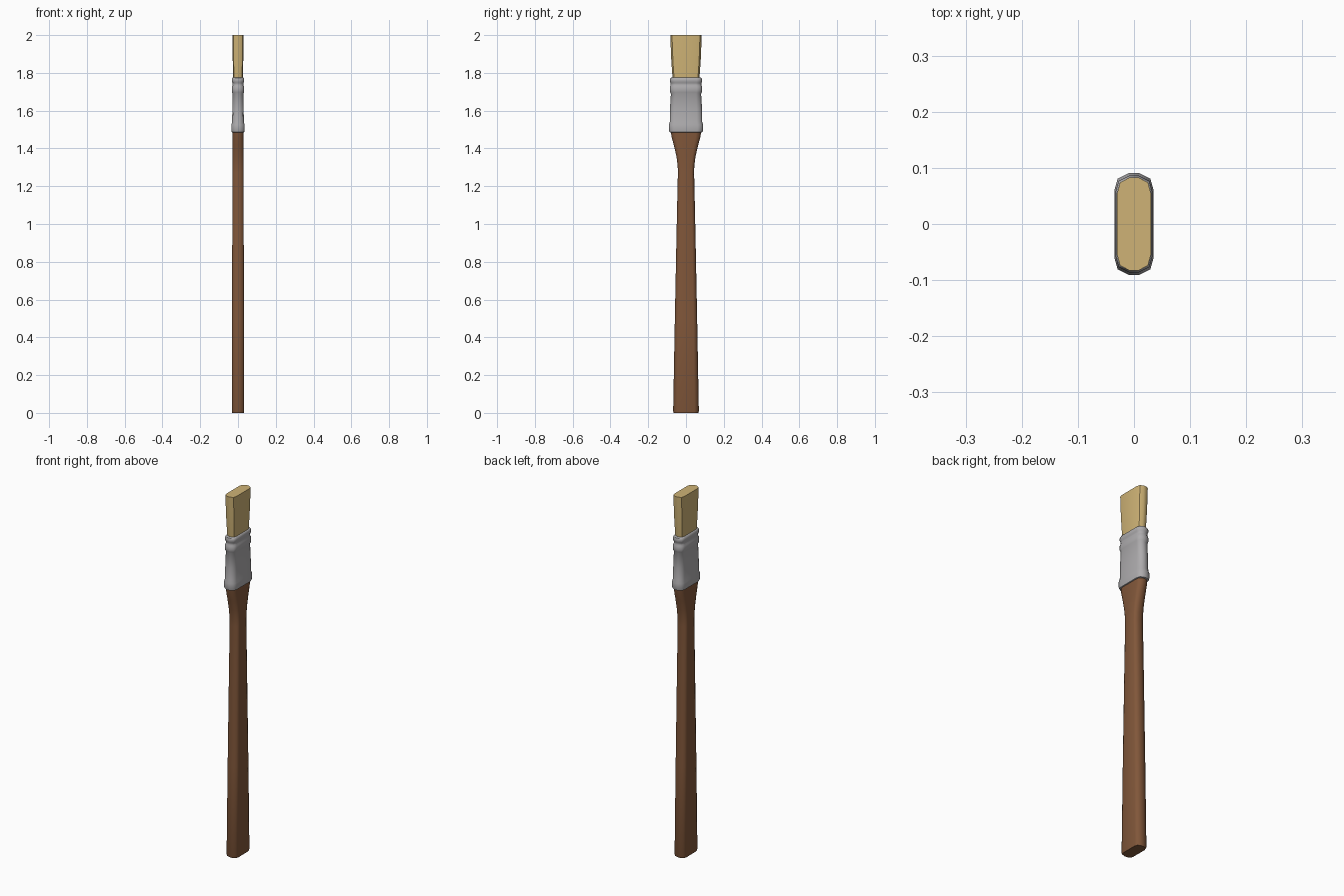
import bpy, bmesh, math

if "Cube" in bpy.data.objects:
    bpy.data.objects.remove(bpy.data.objects["Cube"])

def material(name, rgb):
    m = bpy.data.materials.new(name)
    m.diffuse_color = (*rgb, 1)
    m.use_nodes = True
    m.node_tree.nodes["Principled BSDF"].inputs["Base Color"].default_value = m.diffuse_color
    return m

# Rounded-rectangle section with 12 sides, in units of the half widths
QUARTER = [(1, 0.66), (0.83, 0.89), (0.26, 1)]
SECTION = (QUARTER
           + [(-x, y) for x, y in reversed(QUARTER)]
           + [(-x, -y) for x, y in QUARTER]
           + [(x, -y) for x, y in reversed(QUARTER)])

def loft(name, rings, mat, angle):
    """Skin rings of (z, half x, half y) and cap both ends."""
    bm = bmesh.new()
    loops = [[bm.verts.new((x * hx, y * hy, z)) for x, y in SECTION]
             for z, hx, hy in rings]
    n = len(SECTION)
    for a, b in zip(loops, loops[1:]):
        for i in range(n):
            j = (i + 1) % n
            bm.faces.new((a[i], a[j], b[j], b[i]))
    bm.faces.new(loops[0][::-1])
    bm.faces.new(loops[-1])
    bmesh.ops.recalc_face_normals(bm, faces=bm.faces)
    mesh = bpy.data.meshes.new(name)
    bm.to_mesh(mesh)
    bm.free()
    mesh.materials.append(mat)
    ob = bpy.data.objects.new(name, mesh)
    bpy.context.collection.objects.link(ob)
    bpy.ops.object.select_all(action='DESELECT')
    ob.select_set(True)
    bpy.context.view_layer.objects.active = ob
    bpy.ops.object.shade_smooth_by_angle(angle=math.radians(angle))
    return ob

wood = material("brown wood", (0.22, 0.095, 0.042))
metal = material("grey metal", (0.42, 0.41, 0.42))
hair = material("straw bristle", (0.62, 0.45, 0.18))

# Tapered wooden handle flaring into the ferrule
loft("handle", [
    (0.0, 0.031, 0.065), (0.008, 0.033, 0.068), (0.5, 0.032, 0.059),
    (1.0, 0.030, 0.049), (1.27, 0.029, 0.043), (1.31, 0.029, 0.044),
    (1.36, 0.029, 0.051), (1.42, 0.029, 0.065), (1.46, 0.029, 0.076),
    (1.50, 0.029, 0.082)], wood, 60)

# Metal ferrule: wide lower band, plain middle, two rolled beads on top
loft("ferrule", [
    (1.485, 0.030, 0.083), (1.487, 0.034, 0.088), (1.50, 0.035, 0.091),
    (1.525, 0.035, 0.091), (1.54, 0.031, 0.086), (1.61, 0.030, 0.085),
    (1.69, 0.029, 0.080), (1.697, 0.032, 0.084), (1.712, 0.033, 0.086),
    (1.728, 0.032, 0.084), (1.735, 0.029, 0.081), (1.745, 0.029, 0.081),
    (1.751, 0.032, 0.084), (1.762, 0.033, 0.086), (1.773, 0.031, 0.083),
    (1.776, 0.027, 0.076)], metal, 50)

# Bristles, spreading slightly to a flat tip
loft("bristles", [
    (1.76, 0.025, 0.070), (1.81, 0.0265, 0.074), (1.87, 0.028, 0.078),
    (1.94, 0.0295, 0.081), (2.0, 0.030, 0.083)], hair, 40)
